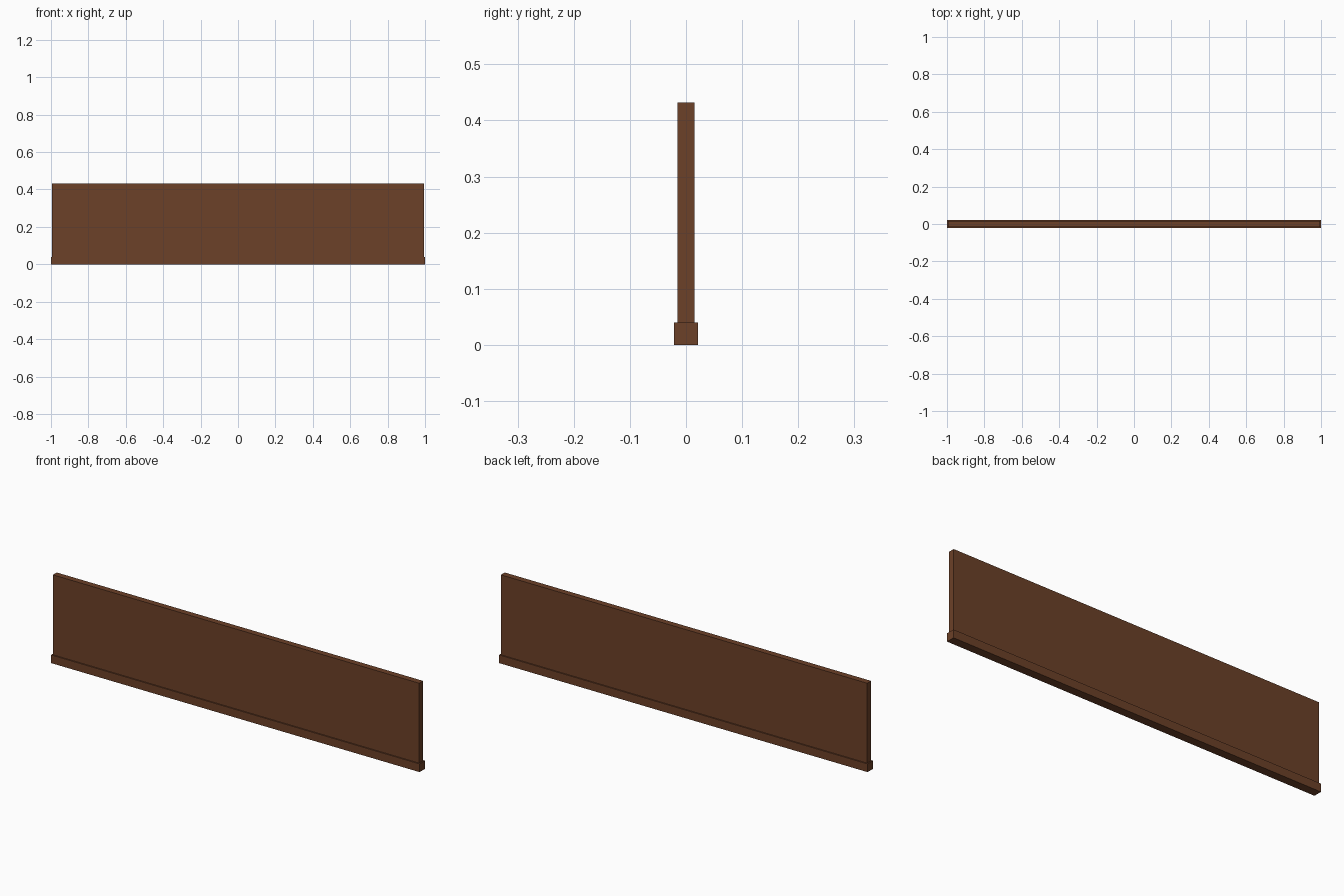
import bpy

if "Cube" in bpy.data.objects:
    bpy.data.objects.remove(bpy.data.objects["Cube"])

# Dark brown wood
wood = bpy.data.materials.new("brown_wood")
wood.diffuse_color = (0.15, 0.052, 0.021, 1)
wood.use_nodes = True
wood.node_tree.nodes["Principled BSDF"].inputs["Base Color"].default_value = wood.diffuse_color


def box(name, size_x, size_y, z0, z1):
    """Centred box spanning z0 to z1."""
    bpy.ops.mesh.primitive_cube_add(size=1, location=(0, 0, (z0 + z1) / 2))
    ob = bpy.context.object
    ob.name = name
    ob.scale = (size_x, size_y, z1 - z0)
    bpy.ops.object.transform_apply(location=False, rotation=False, scale=True)
    ob.data.materials.append(wood)
    return ob


# Base rail, slightly proud of the board on every side
box("base_rail", 2.0, 0.042, 0.0, 0.04)

# Upright board standing on the rail
box("upright_board", 1.988, 0.03, 0.04, 0.432)
